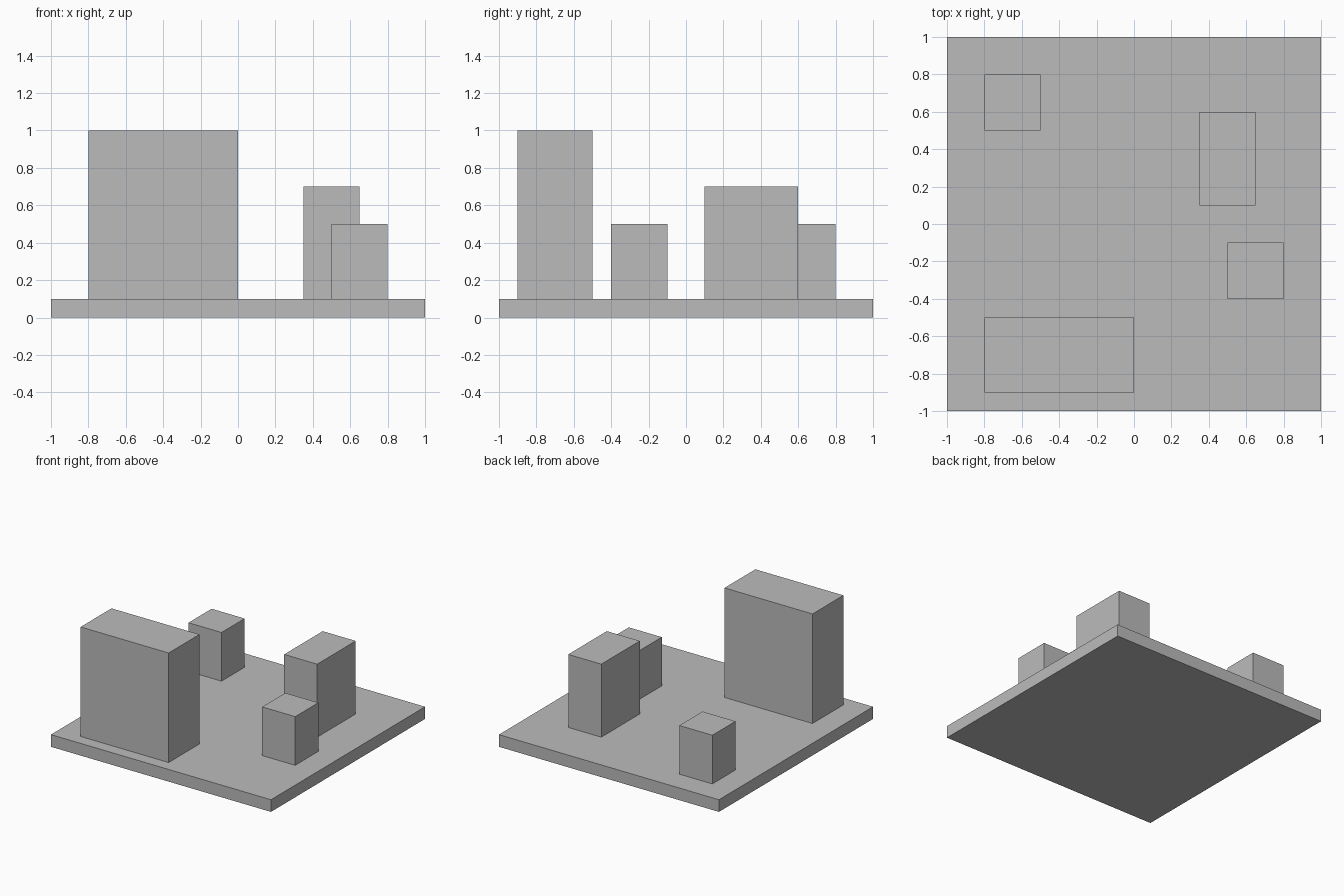
import bpy

# Remove the default cube
default = bpy.data.objects.get("Cube")
if default:
    bpy.data.objects.remove(default, do_unlink=True)

# Single plain grey
GREY = (0.5, 0.5, 0.5, 1.0)
grey = bpy.data.materials.new("plain grey")
grey.use_nodes = True
grey.diffuse_color = GREY
shader = next(n for n in grey.node_tree.nodes if n.type == "BSDF_PRINCIPLED")
shader.inputs["Base Color"].default_value = GREY


def block(name, x, y, z):
    """Box spanning the given (low, high) range on each axis."""
    spans = (x, y, z)
    bpy.ops.mesh.primitive_cube_add(size=1, location=[(a + b) / 2 for a, b in spans])
    obj = bpy.context.object
    obj.name = name
    obj.scale = [b - a for a, b in spans]
    bpy.ops.object.transform_apply(location=False, rotation=False, scale=True)
    obj.data.materials.append(grey)
    return obj


# Ground slab
SLAB_TOP = 0.1
block("ground_slab", (-1, 1), (-1, 1), (0, SLAB_TOP))

# Buildings standing on the slab: name, x range, y range, roof height
buildings = [
    ("large_building", (-0.8, 0), (-0.9, -0.5), 1.0),
    ("medium_building", (0.35, 0.65), (0.1, 0.6), 0.7),
    ("small_front_building", (0.5, 0.8), (-0.4, -0.1), 0.5),
    ("small_back_building", (-0.8, -0.5), (0.5, 0.8), 0.5),
]
for name, x, y, roof in buildings:
    block(name, x, y, (SLAB_TOP, roof))
